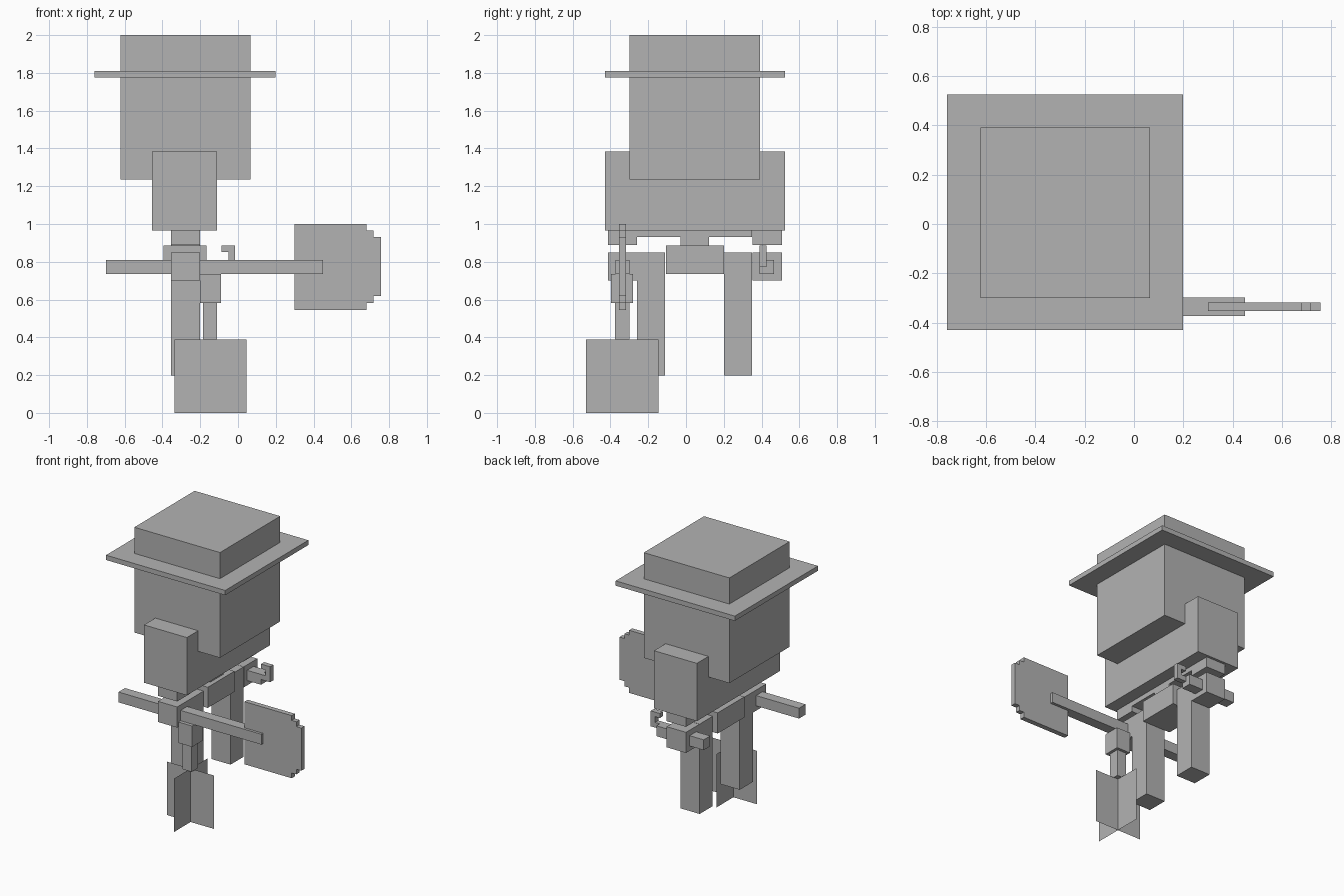
import bpy

grey = bpy.data.materials.new("plain_grey")
grey.diffuse_color = (0.45, 0.45, 0.45, 1)


def add_mesh(name, verts, faces):
    mesh = bpy.data.meshes.new(name)
    mesh.from_pydata(verts, [], faces)
    mesh.materials.append(grey)
    obj = bpy.data.objects.new(name, mesh)
    bpy.context.collection.objects.link(obj)
    return obj


def prism(name, outline, y):
    """Extrude an x-z outline (counter-clockwise seen from the front) along y."""
    n = len(outline)
    verts = [(px, py, pz) for py in y for px, pz in outline]
    faces = [tuple(range(n)), tuple(reversed(range(n, 2 * n)))]
    faces += [(i, i + n, (i + 1) % n + n, (i + 1) % n) for i in range(n)]
    return add_mesh(name, verts, faces)


def box(name, x, y, z):
    return prism(name, [(x[0], z[0]), (x[1], z[0]), (x[1], z[1]), (x[0], z[1])], y)


LIMB = (-0.355, -0.2)   # shared depth of limbs

# Head and hat brim
box("head", (-0.623, 0.065), (-0.3, 0.392), (1.235, 2.0))
box("hat_brim", (-0.76, 0.198), (-0.43, 0.525), (1.775, 1.81))

# Body
box("torso", (-0.455, -0.11), (-0.43, 0.525), (0.965, 1.385))
box("belly", LIMB, (-0.26, 0.35), (0.93, 0.965))
box("waist", LIMB, (-0.03, 0.122), (0.885, 0.93))
box("pelvis", (-0.395, -0.168), (-0.107, 0.2), (0.735, 0.885))

# Arms and legs, one set on each side of the body
for side, arm, leg in (("right", (-0.413, -0.26), (-0.26, -0.11)),
                       ("left", (0.352, 0.507), (0.2, 0.35))):
    box(side + "_upper_arm", LIMB, arm, (0.89, 0.965))
    box(side + "_fist", LIMB, arm, (0.7, 0.85))
    box(side + "_leg", LIMB, leg, (0.197, 0.85))

# Axe with a stepped blade
box("axe_handle", (-0.7, 0.45), (-0.373, -0.298), (0.735, 0.81))
prism("axe_blade", [(0.3, 0.545), (0.68, 0.545), (0.68, 0.583), (0.717, 0.583),
                    (0.717, 0.62), (0.757, 0.62), (0.757, 0.93), (0.717, 0.93),
                    (0.717, 0.965), (0.68, 0.965), (0.68, 1.0), (0.3, 1.0)],
      (-0.354, -0.318))

# Hanging torch: collar, stem and two crossed flame sheets
box("torch_collar", (-0.2, -0.09), (-0.398, -0.28), (0.583, 0.735))
box("torch_stem", (-0.185, -0.11), (-0.375, -0.3), (0.388, 0.583))
quad = [(0, 1, 2, 3)]
add_mesh("flame_sheet_wide", [(-0.335, -0.337, 0), (0.045, -0.337, 0),
                              (0.045, -0.337, 0.388), (-0.335, -0.337, 0.388)], quad)
add_mesh("flame_sheet_deep", [(-0.145, -0.53, 0), (-0.145, -0.145, 0),
                              (-0.145, -0.145, 0.388), (-0.145, -0.53, 0.388)], quad)

# Hook held in the other fist
box("hook_grip", (-0.468, -0.088), (0.39, 0.465), (0.735, 0.81))
prism("hook_claw", [(-0.088, 0.773), (-0.015, 0.773), (-0.015, 0.885), (-0.088, 0.885),
                    (-0.088, 0.852), (-0.05, 0.852), (-0.05, 0.81), (-0.088, 0.81)],
      (0.39, 0.427))
